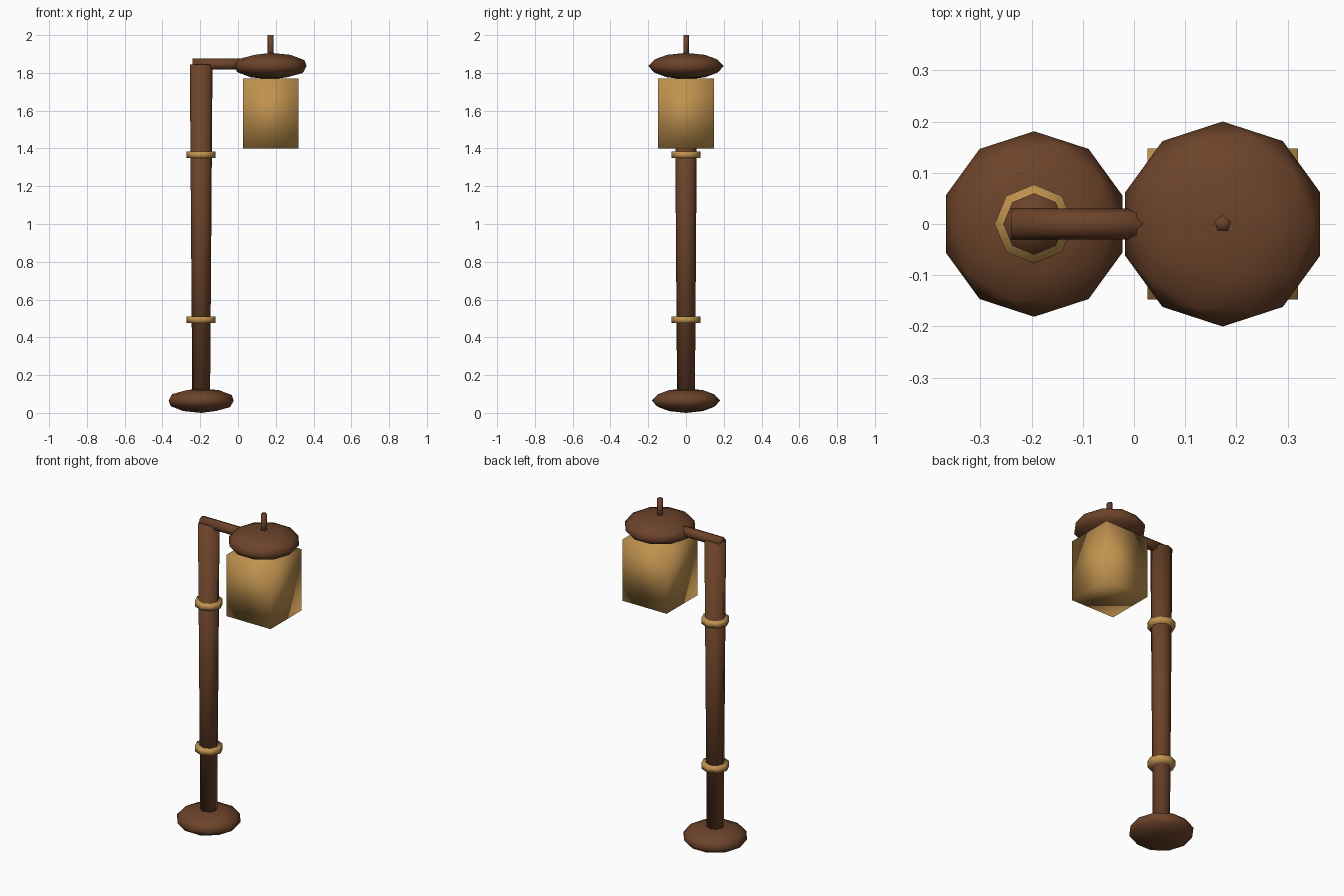
import bpy
from math import radians

old = bpy.data.objects.get("Cube")
if old:
    bpy.data.objects.remove(old, do_unlink=True)


def make_material(name, colour):
    mat = bpy.data.materials.new(name)
    mat.use_nodes = True
    mat.diffuse_color = colour
    mat.node_tree.nodes["Principled BSDF"].inputs["Base Color"].default_value = colour
    return mat


brown = make_material("dark brown", (0.15, 0.056, 0.023, 1))
gold = make_material("warm gold", (0.53, 0.29, 0.078, 1))


def finish(name, mat):
    """Name, colour and softly shade the newest primitive."""
    obj = bpy.context.object
    obj.name = name
    obj.data.materials.append(mat)
    bpy.ops.object.transform_apply(location=False, rotation=True, scale=True)
    bpy.ops.object.shade_smooth()
    return obj


def lens(name, x, z, radius, half_height):
    bpy.ops.mesh.primitive_ico_sphere_add(subdivisions=2, radius=1, location=(x, 0, z))
    bpy.context.object.scale = (radius, radius, half_height)
    finish(name, brown)


def rod(name, mat, x, z0, z1, r0, r1, sides):
    bpy.ops.mesh.primitive_cone_add(vertices=sides, radius1=r0, radius2=r1,
                                    depth=z1 - z0, location=(x, 0, (z0 + z1) / 2))
    finish(name, mat)


POST_X, LAMP_X = -0.195, 0.173

# Base and post, slightly wider at the top
lens("base", POST_X, 0.065, 0.181, 0.065)
rod("post", brown, POST_X, 0.06, 1.845, 0.047, 0.06, 8)

# Trim rings around the post
for name, z in (("lower_ring", 0.493), ("upper_ring", 1.367)):
    rod(name, gold, POST_X, z - 0.017, z + 0.017, 0.077, 0.077, 8)

# Horizontal arm running into the cap
bpy.ops.mesh.primitive_cylinder_add(vertices=8, radius=0.03, depth=0.32,
                                    location=(-0.08, 0, 1.847),
                                    rotation=(0, radians(90), 0))
finish("arm", brown)

# Lantern, its cap and the finial
bpy.ops.mesh.primitive_cube_add(size=1, location=(LAMP_X, 0, 1.585))
bpy.context.object.scale = (0.294, 0.294, 0.37)
finish("lantern", gold)
lens("lantern_cap", LAMP_X, 1.836, 0.2, 0.07)
rod("finial", brown, LAMP_X, 1.87, 2.0, 0.017, 0.017, 5)
